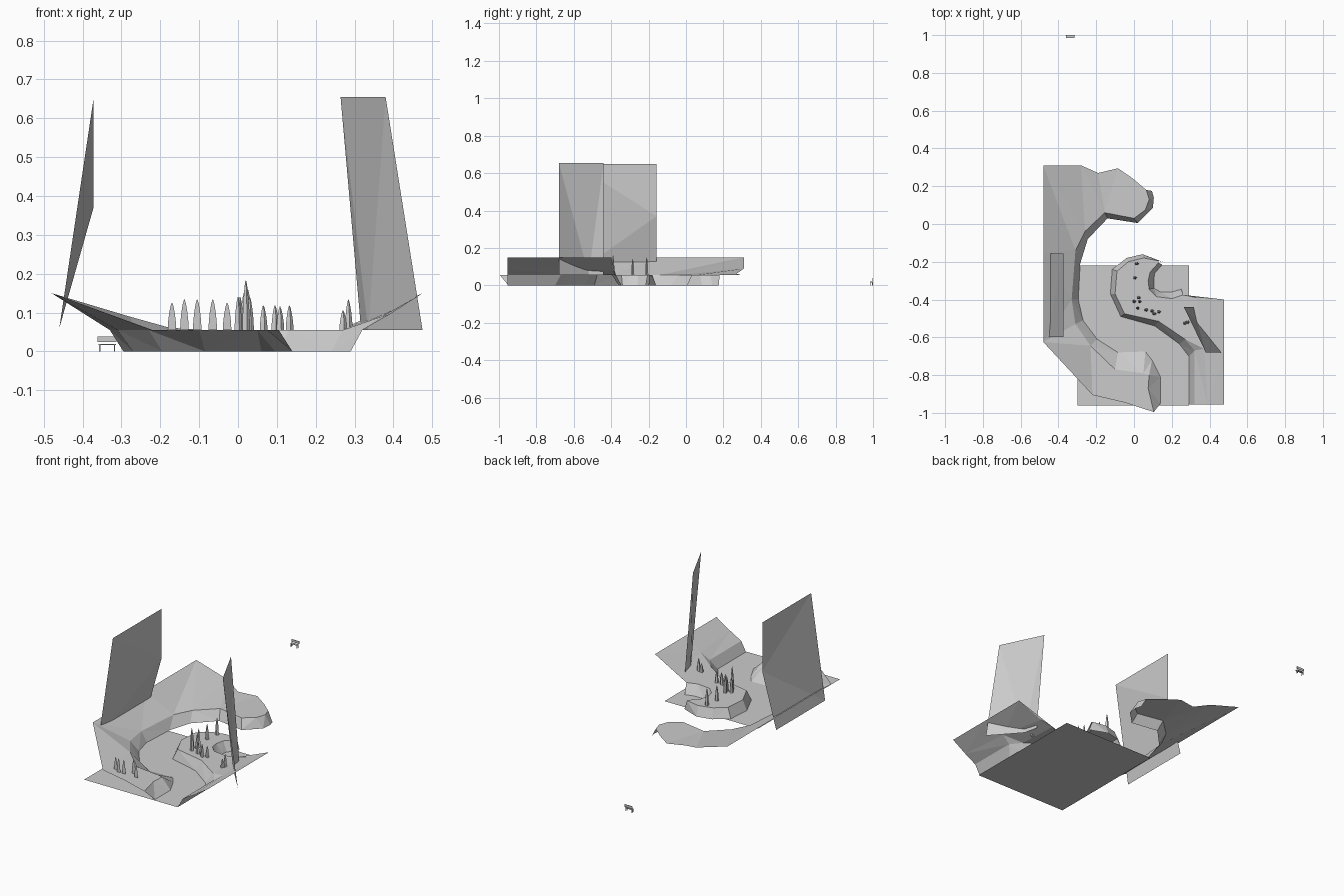
import bpy, bmesh, math

H = 0.055  # height of the bank tops


def make(name, verts, faces):
    bm = bmesh.new()
    vs = [bm.verts.new(v) for v in verts]
    for f in faces:
        bm.faces.new([vs[i] for i in f])
    bmesh.ops.remove_doubles(bm, verts=bm.verts, dist=0.0005)
    bmesh.ops.triangulate(bm, faces=bm.faces)
    bmesh.ops.recalc_face_normals(bm, faces=bm.faces)
    me = bpy.data.meshes.new(name)
    bm.to_mesh(me)
    bm.free()
    ob = bpy.data.objects.new(name, me)
    bpy.context.collection.objects.link(ob)
    return ob


def loft(name, rows):
    n = len(rows[0])
    verts = [v for r in rows for v in r]
    faces = [(i * n + j, i * n + j + 1, (i + 1) * n + j + 1, (i + 1) * n + j)
             for i in range(len(rows) - 1) for j in range(n - 1)]
    return make(name, verts, faces)


# River bed
make("river_bed", [(-.3, -.96, 0), (.29, -.96, 0), (.29, -.22, 0), (-.3, -.22, 0)], [(0, 1, 2, 3)])

# Left bank: foot xy, rim xy, outer edge xyz
left = [
    (.095, .175, .065, .18, .065, .18, H),
    (.105, .14, .08, .13, -.005, .24, H),
    (.10, .085, .06, .075, -.085, .295, H),
    (.02, .005, 0, .03, -.085, .295, H),
    (-.14, .03, -.155, .06, -.19, .27, .062),
    (-.245, -.08, -.26, -.04, -.28, .31, .09),
    (-.285, -.21, -.31, -.14, -.48, .31, .15),
    (-.295, -.40, -.33, -.40, -.48, -.15, .15),
    (-.27, -.51, -.31, -.53, -.48, -.625, .15),
    (-.195, -.61, -.23, -.645, -.48, -.625, .15),
    (-.085, -.68, -.10, -.77, -.22, -.905, H),
    (.06, -.675, .05, -.79, -.22, -.905, H),
    (.095, -.72, .08, -.80, -.05, -.945, H),
    (.14, -.81, .075, -.87, .04, -.975, H),
    (.14, -.95, .105, -.995, .105, -.995, H),
]
loft("left_bank", [((a, b, 0), (c, d, H), (e, f, g)) for a, b, c, d, e, f, g in left])

# Right bank: foot xy, rim xy, inner xyz, far edge xyz
right = [
    (.15, -.20, .13, -.195, .13, -.205, H, .15, -.215, 0),
    (.045, -.16, .05, -.18, .085, -.255, H, .11, -.26, 0),
    (-.04, -.18, -.03, -.20, .075, -.30, H, .105, -.29, 0),
    (-.115, -.24, -.09, -.25, .08, -.345, H, .105, -.34, 0),
    (-.125, -.37, -.10, -.37, .12, -.385, H, .14, -.36, 0),
    (-.07, -.49, -.05, -.475, .20, -.395, H, .20, -.36, 0),
    (.11, -.54, .13, -.515, .26, -.375, H, .25, -.345, 0),
    (.11, -.54, .13, -.515, .26, -.375, H, .26, -.375, H),
    (.24, -.635, .27, -.61, .33, -.39, .08, .476, -.40, .15),
    (.29, -.70, .32, -.67, .37, -.66, .09, .476, -.68, .15),
    (.29, -.955, .32, -.955, .39, -.955, .095, .476, -.955, .15),
]
loft("right_bank", [((a, b, 0), (c, d, H), (e, f, g), (h, i, j))
                    for a, b, c, d, e, f, g, h, i, j in right])

# Tall leaning cliff sheets
make("left_cliff", [(-.46, -.598, .06), (-.46, -.157, .06), (-.372, -.157, .37),
                    (-.372, -.157, .65), (-.372, -.598, .65)],
     [(4, 3, 2), (4, 2, 0), (0, 2, 1)])
make("right_cliff", [(.317, -.44, H), (.335, -.52, H), (.475, -.68, H),
                     (.38, -.68, .655), (.264, -.44, .655)],
     [(4, 0, 1), (4, 1, 3), (3, 1, 2)])

# Trees: narrow rounded profile (radius, height fraction)
PROFILE = [(.011, 0), (.010, .3), (.0075, .6), (.004, .87), (.001, 1)]


def tree(name, x, y, top, flat=False):
    h, sides = top - H, 2 if flat else 5
    rows = []
    for r, t in PROFILE:
        ring = [(x + r * math.cos(2 * math.pi * k / sides),
                 y + .8 * r * math.sin(2 * math.pi * k / sides), H + t * h)
                for k in range(sides)]
        rows.append(ring if flat else ring + ring[:1])
    loft(name, rows)


for x, y, top in [(-.17, -.86, .125), (-.138, -.88, .133), (-.105, -.88, .133),
                  (-.065, -.85, .133), (-.028, -.88, .125)]:
    tree("flat_tree", x, y, top, True)
for x, y, top in [(.015, -.21, .15), (.005, -.285, .14), (.025, -.39, .16), (0, -.41, .14),
                  (.03, -.41, .14), (.02, -.445, .183), (.065, -.455, .118), (.095, -.46, .118),
                  (.108, -.475, .115), (.132, -.465, .118), (.27, -.525, .105), (.284, -.52, .133)]:
    tree("tree", x, y, top)


# Small stray bench
def box(name, x, y, z, sx, sy, sz):
    bpy.ops.mesh.primitive_cube_add(size=1, location=(x, y, z))
    ob = bpy.context.object
    ob.name = name
    ob.scale = (sx, sy, sz)


box("bench_seat", -.337, .992, .018, .045, .014, .003)
box("bench_back", -.337, .9985, .031, .049, .003, .014)
for sx in (-1, 1):
    for y in (.987, .997):
        box("bench_leg", -.337 + sx * .019, y, .0085, .003, .003, .017)
